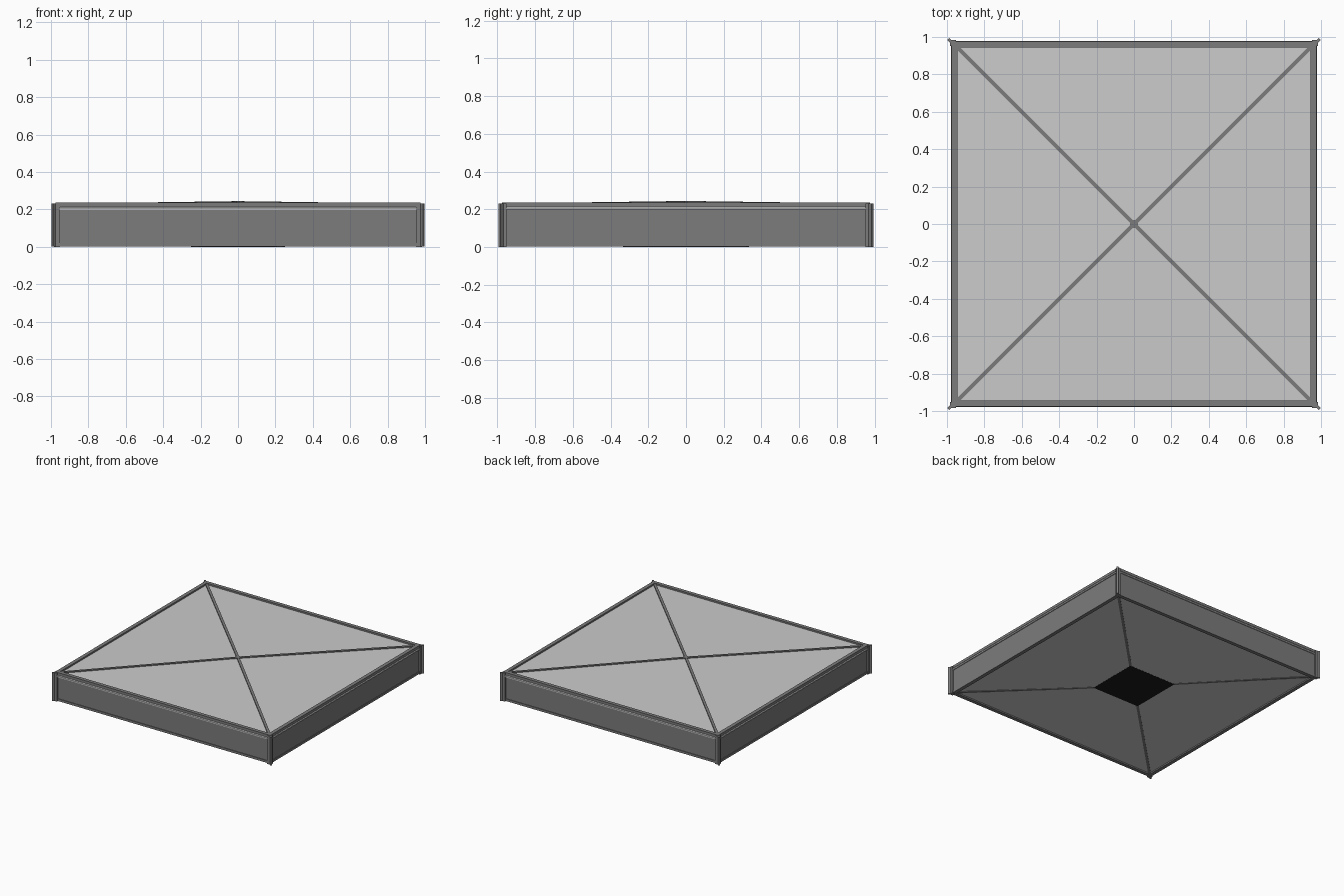
import bpy, bmesh, math
from mathutils import Vector, Matrix

if "Cube" in bpy.data.objects:
    bpy.data.objects.remove(bpy.data.objects["Cube"])


def material(name, v):
    m = bpy.data.materials.new(name)
    m.diffuse_color = (v, v, v, 1)
    m.use_nodes = True
    m.node_tree.nodes["Principled BSDF"].inputs["Base Color"].default_value = m.diffuse_color
    return m


DARK = material("dark_frame", 0.2)
BLACK = material("black_panel", 0.01)


def finish(name, bm, mat=None):
    bmesh.ops.recalc_face_normals(bm, faces=bm.faces)
    me = bpy.data.meshes.new(name)
    bm.to_mesh(me)
    bm.free()
    if mat:
        me.materials.append(mat)
    ob = bpy.data.objects.new(name, me)
    bpy.context.collection.objects.link(ob)
    return ob


def stacked_rings(name, rings, mat=None):
    """Closed solid from square rings given as (half x, half y, z)."""
    bm = bmesh.new()
    loops = [[bm.verts.new((sx * x, sy * y, z))
              for sx, sy in ((-1, -1), (1, -1), (1, 1), (-1, 1))]
             for x, y, z in rings]
    for a, b in zip(loops, loops[1:]):
        for i in range(4):
            j = (i + 1) % 4
            bm.faces.new((a[i], a[j], b[j], b[i]))
    bm.faces.new(loops[0])
    bm.faces.new(loops[-1])
    return finish(name, bm, mat)


def bar(name, a, b, width, height, mat=DARK):
    """Box beam between two points, kept upright."""
    a, b = Vector(a), Vector(b)
    x = (b - a).normalized()
    y = Vector((0, 0, 1)).cross(x).normalized()
    rot = Matrix((x, y, x.cross(y))).transposed().to_4x4()
    bm = bmesh.new()
    bmesh.ops.create_cube(bm, size=1, matrix=Matrix.Translation((a + b) / 2) @ rot
                          @ Matrix.Diagonal(((b - a).length, width, height, 1)))
    return finish(name, bm, mat)


def box(name, centre, size, mat=DARK, turn=0):
    bm = bmesh.new()
    bmesh.ops.create_cube(bm, size=1, matrix=Matrix.Translation(centre)
                          @ Matrix.Rotation(turn, 4, 'Z')
                          @ Matrix.Diagonal((*size, 1)))
    return finish(name, bm, mat)


# Light top panel: sloping lip, then a very shallow pyramid
stacked_rings("top_panel", [(0.978, 0.978, 0.198), (0.978, 0.978, 0.207),
                            (0.965, 0.965, 0.223), (0.01, 0.01, 0.237)])

# Dark side walls
stacked_rings("side_walls", [(0.97, 0.97, 0.018), (0.97, 0.97, 0.2)], DARK)

# Shallow underside sloping down to a black square
stacked_rings("bottom_panel", [(0.965, 0.965, 0.02), (0.965, 0.965, 0.014),
                               (0.215, 0.215, 0.001)])
box("bottom_centre_panel", (0, 0, 0.002), (0.43, 0.43, 0.004), BLACK)

# Edge rails above and below
for s, tag in ((-1, "negative"), (1, "positive")):
    for z, h, level in ((0.225, 0.022, "top"), (0.012, 0.018, "bottom")):
        box(f"{level}_rail_y_{tag}", (0, s * 0.96, z), (1.95, 0.03, h))
        box(f"{level}_rail_x_{tag}", (s * 0.96, 0, z), (0.03, 1.95, h))

# Corner posts, corner fins and diagonal ribs
for sx in (-1, 1):
    for sy in (-1, 1):
        box("corner_post", (sx * 0.968, sy * 0.968, 0.116), (0.03, 0.03, 0.232))
        box("corner_fin", (sx * 0.979, sy * 0.975, 0.116), (0.04, 0.015, 0.23),
            turn=math.radians(45 * sx * sy))
        bar("top_rib", (sx * 0.96, sy * 0.96, 0.225), (0, 0, 0.238), 0.02, 0.012)
        bar("bottom_rib", (sx * 0.96, sy * 0.96, 0.014),
            (sx * 0.215, sy * 0.215, 0.005), 0.02, 0.01)

# Hub where the top ribs cross
box("top_hub", (0, 0, 0.238), (0.04, 0.04, 0.014))
